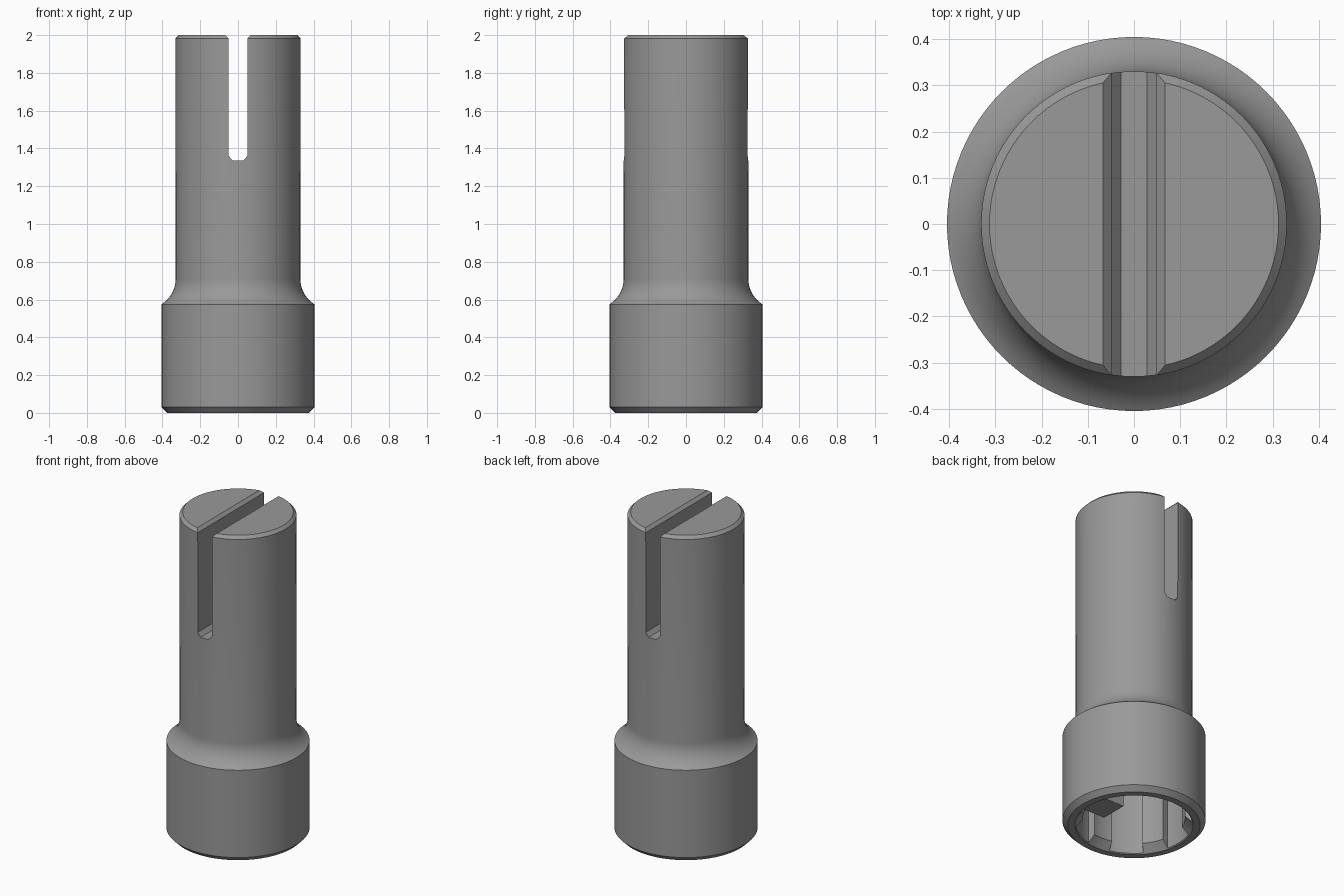
import bpy, bmesh, math

if "Cube" in bpy.data.objects:
    bpy.data.objects.remove(bpy.data.objects["Cube"])

steel = bpy.data.materials.new("grey steel")
steel.diffuse_color = (0.32, 0.32, 0.32, 1)
steel.use_nodes = True
steel.node_tree.nodes["Principled BSDF"].inputs["Base Color"].default_value = steel.diffuse_color
SEGMENTS = 96


def finish(name, bm):
    bmesh.ops.recalc_face_normals(bm, faces=bm.faces)
    mesh = bpy.data.meshes.new(name)
    bm.to_mesh(mesh)
    bm.free()
    mesh.materials.append(steel)
    obj = bpy.data.objects.new(name, mesh)
    bpy.context.collection.objects.link(obj)
    return obj


def lathe(name, profile):
    """Closed solid of revolution; profile ends get flat caps."""
    bm = bmesh.new()
    rings = []
    for r, z in profile:
        rings.append([bm.verts.new((r * math.cos(a), r * math.sin(a), z))
                      for a in (2 * math.pi * i / SEGMENTS for i in range(SEGMENTS))])
    for low, high in zip(rings, rings[1:]):
        for i in range(SEGMENTS):
            j = (i + 1) % SEGMENTS
            bm.faces.new((low[i], low[j], high[j], high[i]))
    bm.faces.new(rings[0])
    bm.faces.new(rings[-1])
    return finish(name, bm)


def prism(name, points, offset):
    """Extrude a closed 3D outline along an offset."""
    bm = bmesh.new()
    face = bm.faces.new([bm.verts.new(p) for p in points])
    new = bmesh.ops.extrude_face_region(bm, geom=[face], use_keep_orig=True)["geom"]
    bmesh.ops.translate(bm, vec=offset,
                        verts=[v for v in new if isinstance(v, bmesh.types.BMVert)])
    return finish(name, bm)


def cut(target, cutter):
    mod = target.modifiers.new("cut", "BOOLEAN")
    mod.operation, mod.solver, mod.object = "DIFFERENCE", "EXACT", cutter
    bpy.context.view_layer.objects.active = target
    bpy.ops.object.modifier_apply(modifier=mod.name)
    bpy.data.objects.remove(cutter)


# Body: chamfered collar, concave shoulder and shaft
R = 0.159
shoulder = [(0.33 + R - R * math.cos(t), 0.71 - R * math.sin(t))
            for t in (math.radians(58 * (1 - i / 10)) for i in range(11))]
body = lathe("shaft_body", [(0.375, 0), (0.405, 0.03), (0.405, 0.575)]
             + shoulder + [(0.331, 1.982), (0.313, 2.0)])

# Slot through the top, with chamfered mouth and floor corners
half = [(0.028, 1.335), (0.049, 1.36), (0.049, 1.982), (0.087, 2.02)]
outline = half + [(-x, z) for x, z in reversed(half)]
cut(body, prism("slot_cutter", [(x, -0.6, z) for x, z in outline], (0, 1.2, 0)))

# Splined bore with six lands
bore = []
for k in range(6):
    land = 28 + 60 * k
    bore += [(0.29, land + d) for d in (-12.5, -6, 0, 6, 12.5)]
    bore += [(0.33, land + d) for d in (13, 18, 24, 30, 36, 42, 47)]
bore = [(r * math.cos(math.radians(a)), r * math.sin(math.radians(a)), -0.02) for r, a in bore]
cut(body, prism("bore_cutter", bore, (0, 0, 0.54)))

# Chamfer at the bore mouth
cut(body, lathe("mouth_cutter", [(0.345, -0.01), (0.335, 0), (0.285, 0.05)]))

# Key projecting into the bore
key = prism("bore_key", [(0.15, -0.085, 0.03), (0.345, -0.085, 0.03),
                         (0.345, 0.085, 0.03), (0.15, 0.085, 0.03)], (0, 0, 0.5))

# Smooth round walls, crisp edges
bpy.ops.object.select_all(action="DESELECT")
body.select_set(True)
bpy.context.view_layer.objects.active = body
bpy.ops.object.shade_smooth_by_angle(angle=math.radians(25))
